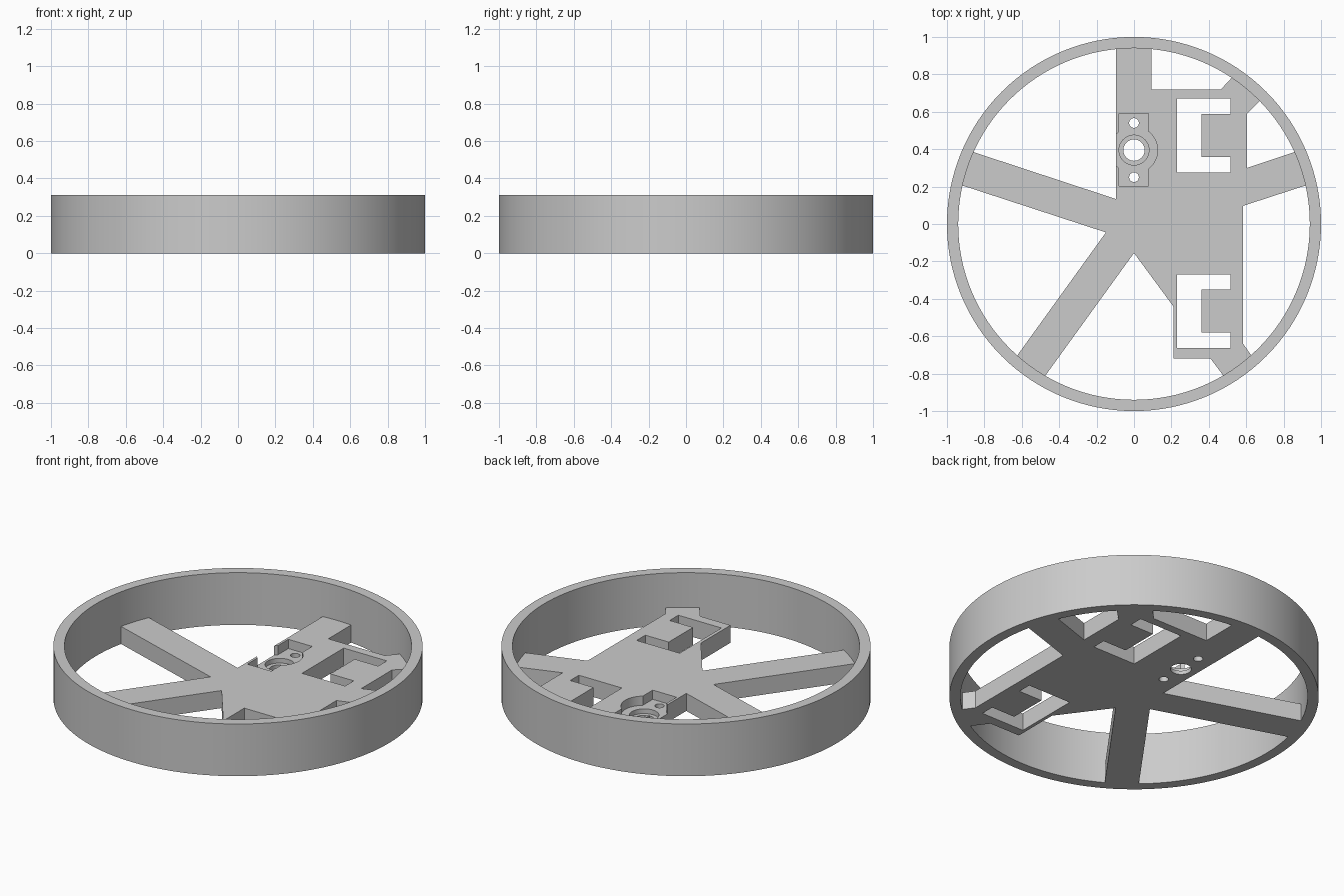
import bpy, bmesh, math
from mathutils import Matrix, Vector

cube = bpy.data.objects.get("Cube")
if cube:
    bpy.data.objects.remove(cube, do_unlink=True)

RIM_HEIGHT, RIM_INNER = 0.312, 0.94
PLATE = 0.105          # hub plate thickness
POCKET_FLOOR = 0.05

grey = bpy.data.materials.new("light grey plastic")
grey.use_nodes = True
colour = (0.6, 0.6, 0.6, 1)
grey.diffuse_color = colour
grey.node_tree.nodes["Principled BSDF"].inputs["Base Color"].default_value = colour


def finish(name, bm):
    bmesh.ops.recalc_face_normals(bm, faces=bm.faces)
    mesh = bpy.data.meshes.new(name)
    bm.to_mesh(mesh)
    bm.free()
    mesh.materials.append(grey)
    obj = bpy.data.objects.new(name, mesh)
    bpy.context.collection.objects.link(obj)
    return obj


def prism(name, outline, z0, z1):
    bm = bmesh.new()
    face = bm.faces.new([bm.verts.new((x, y, z0)) for x, y in outline])
    top = bmesh.ops.extrude_face_region(bm, geom=[face])
    verts = [v for v in top["geom"] if isinstance(v, bmesh.types.BMVert)]
    bmesh.ops.translate(bm, verts=verts, vec=(0, 0, z1 - z0))
    return finish(name, bm)


def disc(name, x, y, radius, z0, z1, sides=48):
    bm = bmesh.new()
    bmesh.ops.create_cone(bm, cap_ends=True, segments=sides, radius1=radius,
                          radius2=radius, depth=z1 - z0,
                          matrix=Matrix.Translation((x, y, (z0 + z1) / 2)))
    return finish(name, bm)


def activate(obj):
    bpy.ops.object.select_all(action='DESELECT')
    obj.select_set(True)
    bpy.context.view_layer.objects.active = obj


def cut(target, cutter):
    cutter.hide_render = True
    mod = target.modifiers.new("cut", 'BOOLEAN')
    mod.operation, mod.solver, mod.object = 'DIFFERENCE', 'EXACT', cutter
    activate(target)
    bpy.ops.object.modifier_apply(modifier=mod.name)
    bpy.data.objects.remove(cutter, do_unlink=True)


def spoke_end(root, end):
    # push a spoke corner slightly into the rim
    a, b = Vector(root), Vector(end)
    return tuple(b + (b - a).normalized() * 0.025)


# Outer rim: rectangular section spun round the axis
bm = bmesh.new()
section = [(RIM_INNER, 0), (1, 0), (1, RIM_HEIGHT), (RIM_INNER, RIM_HEIGHT)]
ring = [bm.verts.new((r, 0, z)) for r, z in section]
edges = [bm.edges.new((ring[i], ring[(i + 1) % 4])) for i in range(4)]
bmesh.ops.spin(bm, geom=edges, cent=(0, 0, 0), axis=(0, 0, 1),
               angle=math.tau, steps=128, use_merge=True)
bmesh.ops.remove_doubles(bm, verts=bm.verts, dist=1e-5)
rim = finish("rim", bm)

# Hub plate with five spokes: each spoke is root, end, end, root
spokes = [
    [(-0.095, 0.133), (-0.095, 0.935), (0.093, 0.935), (0.093, 0.72)],
    [(0.465, 0.72), (0.525, 0.785), (0.675, 0.66), (0.605, 0.59)],
    [(0.605, 0.3), (0.86, 0.385), (0.915, 0.205), (0.583, 0.097)],
    [(0.583, -0.64), (0.622, -0.695), (0.47, -0.80), (0.41, -0.72)],
    [(0.0, -0.155), (-0.47, -0.805), (-0.622, -0.70), (-0.15, -0.045)],
    [(-0.15, -0.045), (-0.915, 0.205), (-0.86, 0.385), (-0.095, 0.133)],
]
outline = []
for i, (r0, e0, e1, r1) in enumerate(spokes):
    if i == 4:
        outline += [(0.21, -0.72), (0.21, -0.44)]   # lower bracket corner
    outline += [r0, spoke_end(r0, e0), spoke_end(r1, e1), r1]
# neighbouring spokes share root corners
outline = list(dict.fromkeys(outline))
hub = prism("hub_plate", outline, 0, PLATE)

# C-shaped windows, each leaving a tab attached on the right
for y in (0.473, -0.466):
    c_shape = [(0.23, -0.197), (0.515, -0.197), (0.515, -0.115), (0.36, -0.115),
               (0.36, 0.115), (0.515, 0.115), (0.515, 0.197), (0.23, 0.197)]
    cut(hub, prism("window_cutter", [(x, y + dy) for x, dy in c_shape], -0.1, 0.3))

# Motor pocket, shaft bore with counterbore, and two screw holes
MOTOR_Y = 0.395
pocket = [(-0.08, 0.203), (0.078, 0.203), (0.078, 0.59), (-0.08, 0.59)]
cut(hub, prism("pocket_cutter", pocket, POCKET_FLOOR, 0.3))
cut(hub, disc("pocket_round_cutter", 0, MOTOR_Y, 0.126, POCKET_FLOOR, 0.3))
cut(hub, disc("counterbore_cutter", 0, MOTOR_Y, 0.08, 0.022, 0.3))
cut(hub, disc("bore_cutter", 0, MOTOR_Y, 0.057, -0.1, 0.3))
for side in (-1, 1):
    cut(hub, disc("screw_cutter", 0, MOTOR_Y + side * 0.145, 0.026, -0.1, 0.3, 24))

for obj in (rim, hub):
    activate(obj)
    bpy.ops.object.shade_smooth_by_angle(angle=math.radians(30))
